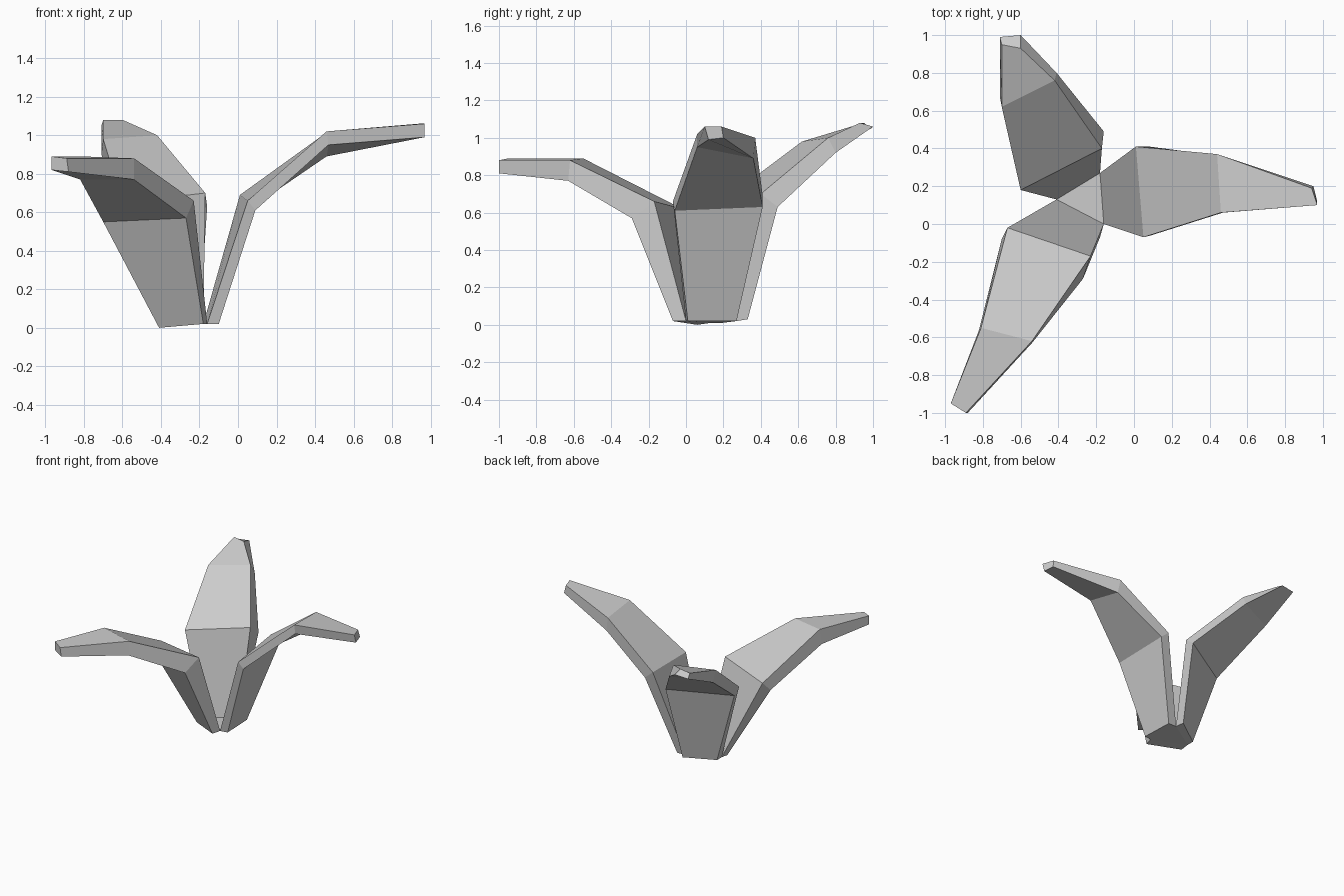
import bpy
import bmesh

# Remove the default cube only
default_cube = bpy.data.objects.get("Cube")
if default_cube:
    bpy.data.objects.remove(default_cube, do_unlink=True)

# Single flat material
grey = bpy.data.materials.new("plain_grey")
grey.use_nodes = True
colour = (0.6, 0.6, 0.6, 1)
grey.diffuse_color = colour
shader = next(n for n in grey.node_tree.nodes if n.type == "BSDF_PRINCIPLED")
shader.inputs["Base Color"].default_value = colour


def finish(bm, name):
    """Turn a bmesh into a flat-shaded grey object."""
    mesh = bpy.data.meshes.new(name)
    bm.to_mesh(mesh)
    bm.free()
    mesh.materials.append(grey)
    obj = bpy.data.objects.new(name, mesh)
    bpy.context.scene.collection.objects.link(obj)
    return obj


def leaf(name, inner_a, inner_b, outer_b, outer_a):
    """Loft a bent four-sided leaf along its four long edges, base to tip."""
    bm = bmesh.new()
    rings = [[bm.verts.new(point) for point in ring]
             for ring in zip(inner_a, inner_b, outer_b, outer_a)]
    for lower, upper in zip(rings, rings[1:]):
        for i in range(len(lower)):
            j = (i + 1) % len(lower)
            bm.faces.new((lower[i], lower[j], upper[j], upper[i]))
    bm.faces.new(rings[0])
    bm.faces.new(rings[-1])
    bmesh.ops.recalc_face_normals(bm, faces=bm.faces[:])
    return finish(bm, name)


# Shared corners of the triangular floor where the leaves meet
front_corner = (-.16, 0, .02)
back_corner = (-.18, .27, .02)
side_corner = (-.41, .13, .01)

# Leaf reaching to the left (+x)
leaf("left_leaf",
     inner_a=[front_corner, (.05, -.07, .66), (.46, .06, 1.02), (.97, .1, 1.06)],
     inner_b=[back_corner, (.01, .41, .69), (.44, .37, 1), (.94, .19, 1.06)],
     outer_b=[(-.11, .27, .02), (.08, .41, .63), (.46, .36, .89), (.95, .2, 1)],
     outer_a=[(-.1, .01, .02), (.09, -.06, .61), (.47, .06, .95), (.97, .12, .99)])

# Leaf reaching to the back
leaf("back_leaf",
     inner_a=[back_corner, (-.17, .4, .7), (-.42, .76, 1), (-.6, .93, 1.08)],
     inner_b=[side_corner, (-.6, .18, .65), (-.7, .62, .98), (-.7, .95, 1.08)],
     outer_b=[(-.41, .19, .01), (-.6, .24, .6), (-.71, .67, .9), (-.71, .99, 1.05)],
     outer_a=[(-.2, .33, .03), (-.16, .49, .63), (-.41, .8, .92), (-.6, 1, 1.06)])

# Leaf reaching to the front right
leaf("front_leaf",
     inner_a=[side_corner, (-.67, -.02, .62), (-.81, -.55, .89), (-.97, -.95, .89)],
     inner_b=[front_corner, (-.23, -.17, .66), (-.54, -.62, .88), (-.89, -1, .88)],
     outer_b=[(-.18, -.07, .02), (-.27, -.29, .57), (-.54, -.63, .77), (-.88, -1, .81)],
     outer_a=[(-.41, .06, 0), (-.7, -.08, .55), (-.82, -.56, .77), (-.97, -.95, .82)])

# Floor triangle closing the centre
floor = bmesh.new()
floor.faces.new([floor.verts.new(p) for p in (front_corner, back_corner, side_corner)])
finish(floor, "centre_floor")
